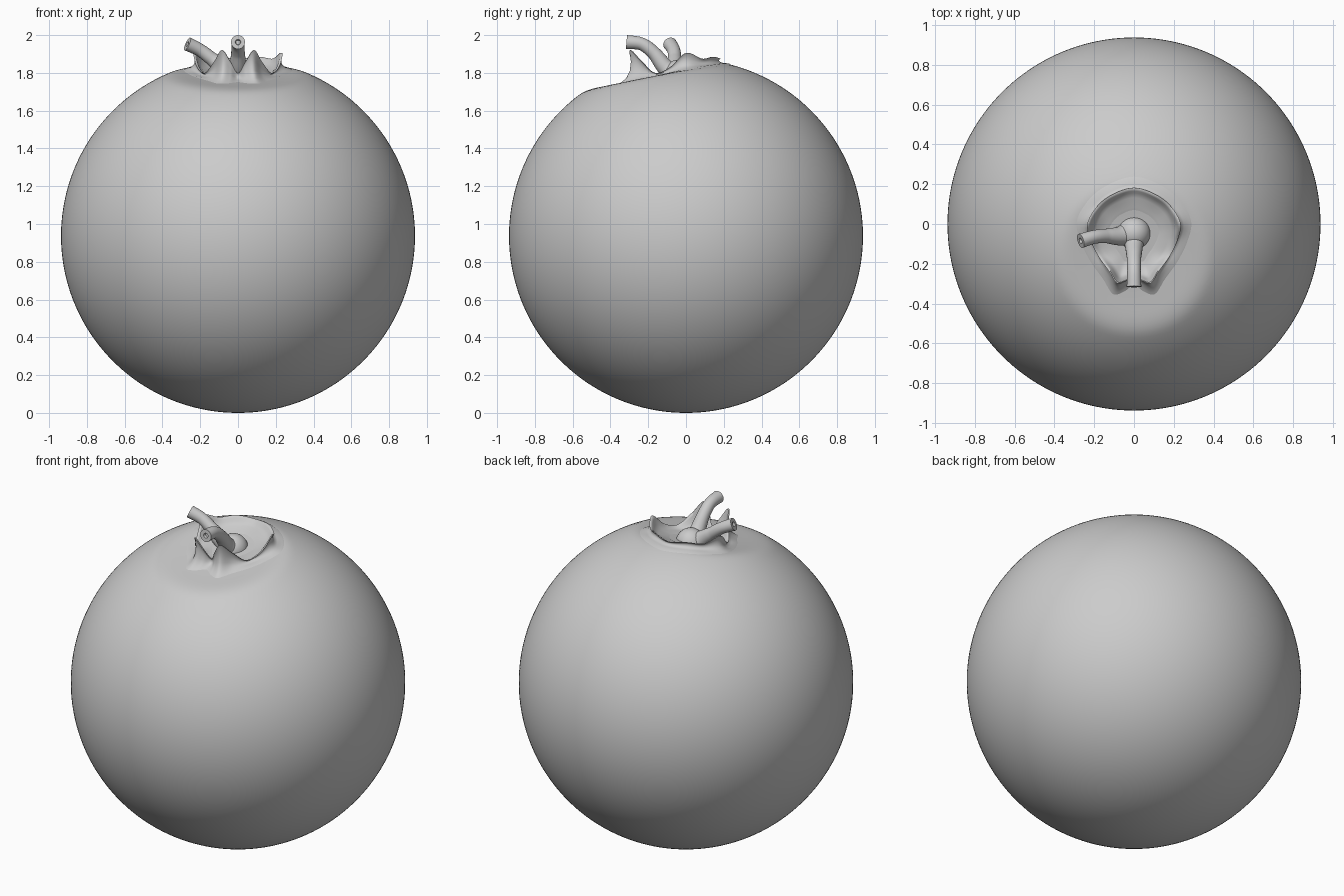
import bpy, bmesh, math
from mathutils import Vector

if "Cube" in bpy.data.objects:
    bpy.data.objects.remove(bpy.data.objects["Cube"])

R = 0.937
DENT_Y = -0.17


def dent(x, y):
    # smooth hollow around the crown
    t = min(1.0, math.hypot(x, y - DENT_Y) / 0.40)
    return 0.08 * (1 - t * t) ** 2 * (1 + 1.2 * t * t)


def skin(x, y):
    return R + math.sqrt(R * R - x * x - y * y) - dent(x, y)


def finish(bm, name, angle=60):
    bmesh.ops.recalc_face_normals(bm, faces=bm.faces)
    me = bpy.data.meshes.new(name)
    bm.to_mesh(me)
    bm.free()
    ob = bpy.data.objects.new(name, me)
    bpy.context.collection.objects.link(ob)
    bpy.ops.object.select_all(action='DESELECT')
    ob.select_set(True)
    bpy.context.view_layer.objects.active = ob
    bpy.ops.object.shade_smooth_by_angle(angle=math.radians(angle))
    return ob


def catmull(p, i, t, closed):
    n = len(p)
    g = lambda k: Vector(p[k % n] if closed else p[max(0, min(n - 1, k))])
    a, b, c, d = g(i - 1), g(i), g(i + 1), g(i + 2)
    return 0.5 * (2 * b + (c - a) * t + (2 * a - 5 * b + 4 * c - d) * t * t
                  + (3 * b - a - 3 * c + d) * t ** 3)


def loft(bm, rows, cap=False):
    rings = [[bm.verts.new(v) for v in r] for r in rows]
    n = len(rings[0])
    for a, b in zip(rings, rings[1:]):
        for i in range(n):
            j = (i + 1) % n
            bm.faces.new((a[i], a[j], b[j], b[i]))
    if cap:
        bm.faces.new(rings[0])
        bm.faces.new(rings[-1])


# round fruit body with a hollow near the top
bm = bmesh.new()
bmesh.ops.create_uvsphere(bm, u_segments=160, v_segments=120, radius=R)
for v in bm.verts:
    v.co.z += R
    if v.co.z > R:
        v.co.z -= dent(v.co.x, v.co.y)
finish(bm, "fruit_body")

# crown: one side of the lobed rim, mirrored to the other
half = [(0, .18, 1.875), (.11, .145, 1.885), (.185, .085, 1.875), (.232, .0, 1.905),
        (.215, -.085, 1.83), (.175, -.165, 1.80), (.125, -.235, 1.86),
        (.085, -.295, 1.92), (.04, -.285, 1.86), (0, -.26, 1.80)]
rim_pts = half + [(-x, y, z) for x, y, z in half[-2:0:-1]]
rim = [catmull(rim_pts, i, k / 8, True) for i in range(len(rim_pts)) for k in range(8)]
centre = Vector((0, -0.06))
# radial scale, share of rim height, offset: outside up, over the rim, down inside
profile = [(1.32, 0, -.008), (1.2, 0, .004), (1.08, .13, 0), (1.0, .35, 0), (.975, .65, 0),
           (.99, .9, 0), (1.01, 1, 0), (.98, 1, 0), (.94, .8, 0), (.9, .45, 0),
           (.8, .12, 0), (.6, 0, .004), (.4, 0, -.01)]
rows = []
for k, f, dz in profile:
    row = []
    for p in rim:
        q = centre + (p.xy - centre) * k
        base = skin(q.x, q.y)
        row.append((q.x, q.y, base + f * (p.z - base) + dz))
    rows.append(row)
bm = bmesh.new()
loft(bm, rows)
finish(bm, "crown", 70)


# curved stalks with a small hollow in the cut end
def stalk(name, pts, radii):
    path, rad = [], []
    for i in range(len(pts) - 1):
        for k in range(8):
            path.append(catmull(pts, i, k / 8, False))
            rad.append(radii[i] + (radii[i + 1] - radii[i]) * k / 8)
    path.append(Vector(pts[-1]))
    rad.append(radii[-1])
    rows = []

    def ring(c, d, r):
        u = d.cross(Vector((0.3, -0.3, 1)).cross(d)).normalized()
        w = d.cross(u)
        return [c + r * (u * math.cos(a) + w * math.sin(a))
                for a in (2 * math.pi * s / 24 for s in range(24))]

    for i, c in enumerate(path):
        d = (path[min(i + 1, len(path) - 1)] - path[max(i - 1, 0)]).normalized()
        rows.append(ring(c, d, rad[i]))
    rows.append(ring(path[-1], d, rad[-1] * .4))
    rows.append(ring(path[-1] - d * .015, d, rad[-1] * .3))
    bm = bmesh.new()
    loft(bm, rows, True)
    finish(bm, name, 50)


stalk("front_stalk", [(0, -.04, 1.77), (0, -.11, 1.83), (0, -.17, 1.905),
                      (0, -.235, 1.953), (0, -.315, 1.963)],
      [.07, .045, .036, .034, .037])
stalk("side_stalk", [(0, -.04, 1.77), (-.07, -.06, 1.82), (-.14, -.06, 1.875),
                     (-.20, -.065, 1.92), (-.268, -.085, 1.953)],
      [.07, .048, .036, .034, .037])

# knob where the stalks meet
bm = bmesh.new()
bmesh.ops.create_uvsphere(bm, u_segments=32, v_segments=20, radius=0.083)
for v in bm.verts:
    v.co += Vector((0, -.045, 1.785))
finish(bm, "stalk_knob")
